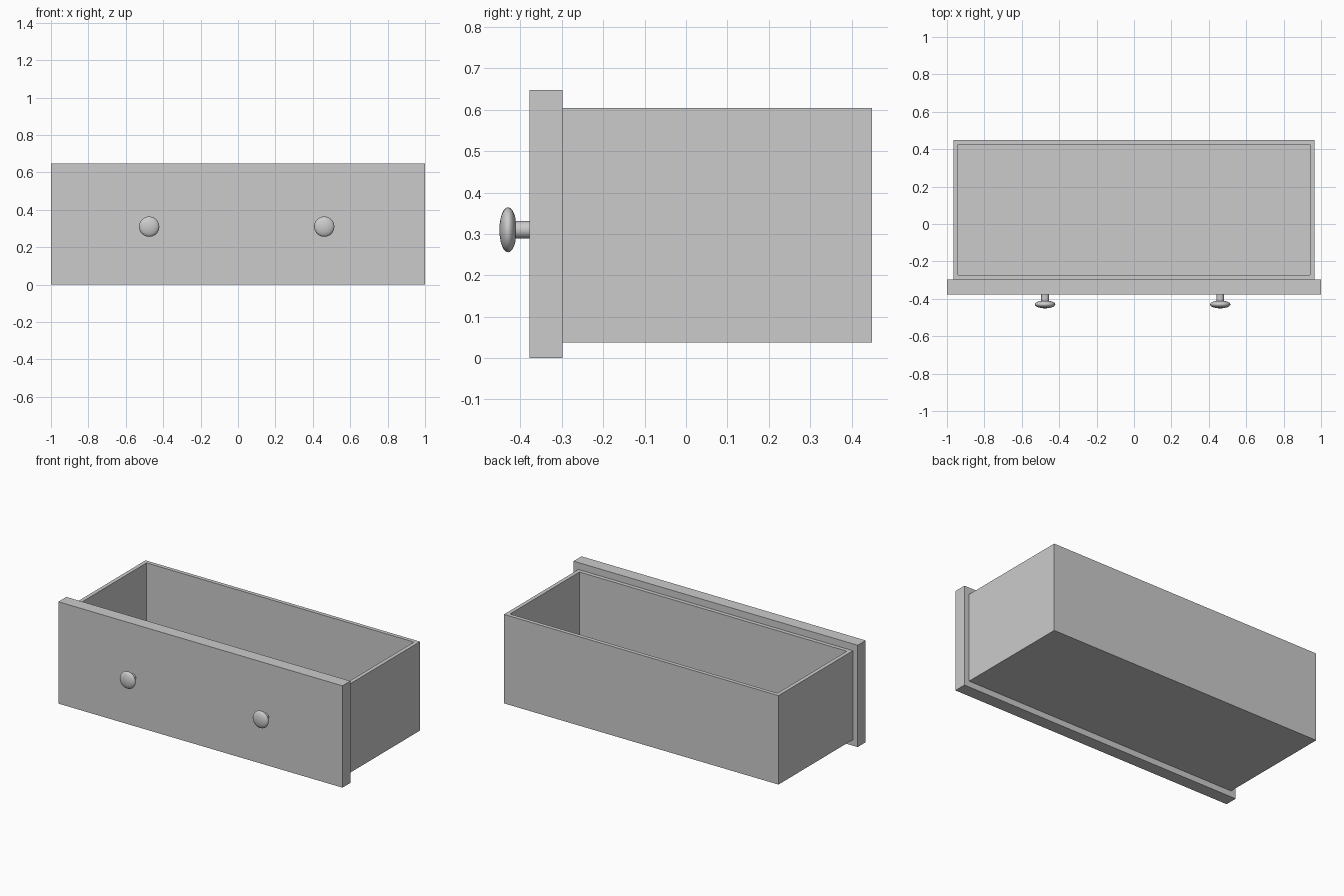
import bpy, bmesh, math
from mathutils import Vector, Matrix

if "Cube" in bpy.data.objects:
    bpy.data.objects.remove(bpy.data.objects["Cube"])


def add_object(name, bm):
    bmesh.ops.recalc_face_normals(bm, faces=bm.faces)
    mesh = bpy.data.meshes.new(name)
    bm.to_mesh(mesh)
    bm.free()
    obj = bpy.data.objects.new(name, mesh)
    bpy.context.collection.objects.link(obj)
    return obj


def block(lo, hi):
    lo, hi = Vector(lo), Vector(hi)
    bm = bmesh.new()
    bmesh.ops.create_cube(bm, size=1, matrix=Matrix.Translation((lo + hi) / 2)
                          @ Matrix.Diagonal((*(hi - lo), 1)))
    return bm


# Front panel
add_object("front_panel", block((-1, -0.378, 0), (1, -0.298, 0.648)))

# Open-topped tray: inset the top, then push it down to the floor
WALL = 0.035
bm = block((-0.966, -0.298, 0.038), (0.966, 0.45, 0.604))
bm.normal_update()
top = max(bm.faces, key=lambda f: f.calc_center_median().z)
bmesh.ops.inset_region(bm, faces=[top], thickness=WALL)
result = bmesh.ops.extrude_discrete_faces(bm, faces=[top])
for v in result["faces"][0].verts:
    v.co.z = 0.038 + WALL
add_object("drawer_tray", bm)


# Turned knob: round stem and flattened round head, revolved about y
def knob(name, x):
    head_y, head_r, head_t = -0.43, 0.0545, 0.021
    profile = [(0, -0.37), (0.021, -0.37), (0.021, -0.414)]
    for i in range(2, 13):
        a = math.pi * i / 12
        profile.append((head_r * math.sin(a), head_y + head_t * math.cos(a)))
    bm = bmesh.new()
    verts = [bm.verts.new((r, y, 0)) for r, y in profile]
    edges = [bm.edges.new(pair) for pair in zip(verts, verts[1:])]
    bmesh.ops.spin(bm, geom=verts + edges, cent=(0, 0, 0), axis=(0, 1, 0),
                   angle=math.tau, steps=20)
    bmesh.ops.remove_doubles(bm, verts=bm.verts, dist=1e-5)
    obj = add_object(name, bm)
    obj.location = (x, 0, 0.31)
    bpy.ops.object.select_all(action="DESELECT")
    bpy.context.view_layer.objects.active = obj
    obj.select_set(True)
    bpy.ops.object.shade_smooth_by_angle(angle=math.radians(40))


knob("left_knob", -0.475)
knob("right_knob", 0.461)
